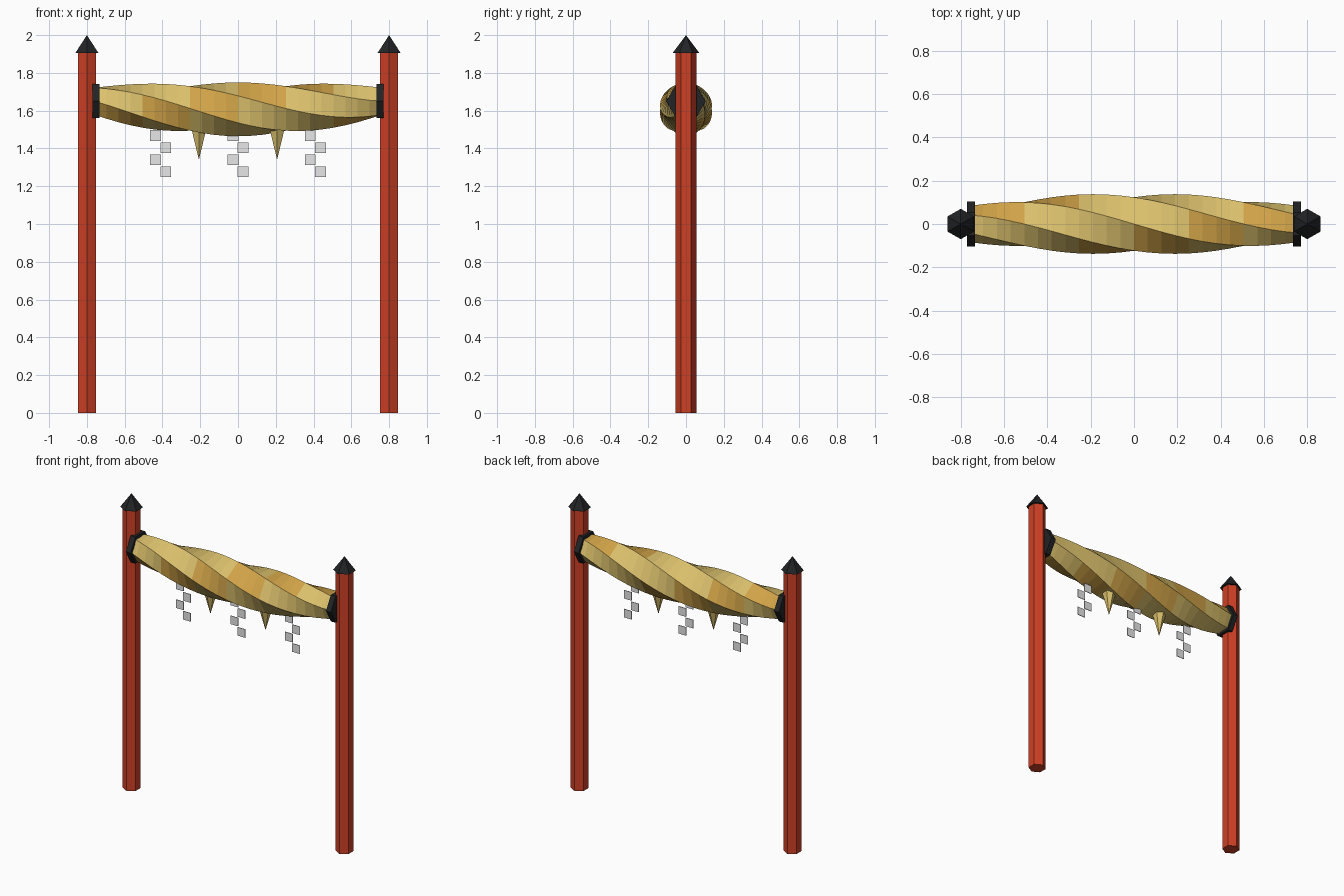
import bpy, bmesh, math
from mathutils import Matrix

if "Cube" in bpy.data.objects:
    bpy.data.objects.remove(bpy.data.objects["Cube"])


def material(name, rgb):
    m = bpy.data.materials.new(name)
    m.diffuse_color = (*rgb, 1)
    m.use_nodes = True
    m.node_tree.nodes["Principled BSDF"].inputs["Base Color"].default_value = m.diffuse_color
    return m


RED = material("red lacquer", (0.61, 0.05, 0.018))
BLACK = material("black", (0.016, 0.017, 0.019))
STRAW = material("pale straw", (0.71, 0.53, 0.15))
GOLD = material("golden straw", (0.64, 0.37, 0.065))
PAPER = material("white paper", (0.85, 0.85, 0.85))


def finish(bm, name, *mats):
    bmesh.ops.recalc_face_normals(bm, faces=bm.faces)
    me = bpy.data.meshes.new(name)
    bm.to_mesh(me)
    bm.free()
    for m in mats:
        me.materials.append(m)
    ob = bpy.data.objects.new(name, me)
    bpy.context.collection.objects.link(ob)
    return ob


def hex_cone(name, mat, loc, r1, r2, depth, axis_x=False):
    """Six-sided prism or cone with corners at +-y, centred on loc."""
    bm = bmesh.new()
    rot = Matrix.Rotation(math.pi / 2, 4, 'Y') if axis_x else Matrix()
    # corners of the primitive are put on the y axis
    bmesh.ops.create_cone(bm, cap_ends=True, segments=6, radius1=r1, radius2=r2, depth=depth)
    if max(abs(v.co.y) for v in bm.verts) < 0.95 * max(r1, r2):
        bmesh.ops.rotate(bm, verts=bm.verts, matrix=Matrix.Rotation(math.pi / 2, 3, 'Z'))
    bmesh.ops.transform(bm, matrix=Matrix.Translation(loc) @ rot, verts=bm.verts)
    return finish(bm, name, mat)


# posts, pointed caps, rope collars and straw tassels, mirrored left and right
for side, s in (("left", -1), ("right", 1)):
    hex_cone(f"{side}_post", RED, (s * 0.8, 0, 0.953), 0.055, 0.055, 1.906)
    hex_cone(f"{side}_post_cap", BLACK, (s * 0.8, 0, 1.953), 0.07, 0, 0.094)
    hex_cone(f"{side}_rope_collar", BLACK, (s * 0.752, 0, 1.65), 0.104, 0.104, 0.036, True)
    hex_cone(f"{side}_straw_tassel", STRAW, (s * 0.207, 0, 1.43), 0, 0.05, 0.18)

# sagging twisted rope: six strands turning half a revolution, thick in the middle
HALF, STEPS, PATCHES = 0.76, 24, 6
bm = bmesh.new()
rings = []
for k in range(STEPS + 1):
    x = -HALF + 2 * HALF * k / STEPS
    bulge = 1 - (x / HALF) ** 2
    r = 0.083 + 0.0595 * bulge
    zc = 1.65 - 0.043 * bulge
    twist = math.pi / 2 + math.pi * x / (2 * HALF)
    rings.append([bm.verts.new((x, r * math.cos(twist + j * math.pi / 3),
                                zc + r * math.sin(twist + j * math.pi / 3)))
                  for j in range(6)])
for k in range(STEPS):
    patch = k * PATCHES // STEPS
    for j in range(6):
        n = (j + 1) % 6
        f = bm.faces.new((rings[k][j], rings[k][n], rings[k + 1][n], rings[k + 1][j]))
        f.material_index = 1 if (patch + j) % 3 == 0 else 0
bm.faces.new(rings[0])
bm.faces.new(rings[-1])
finish(bm, "twisted_rope", STRAW, GOLD)

# zigzag paper streamers made of four offset squares
for name, cx in (("left", -0.41), ("middle", 0), ("right", 0.41)):
    bm = bmesh.new()
    for i in range(4):
        mat = (Matrix.Translation((cx + (0.027 if i % 2 else -0.027), 0, 1.468 - 0.064 * i))
               @ Matrix.Diagonal((0.057, 0.004, 0.057, 1)))
        bmesh.ops.create_cube(bm, size=1, matrix=mat)
    finish(bm, f"{name}_paper_streamer", PAPER)
